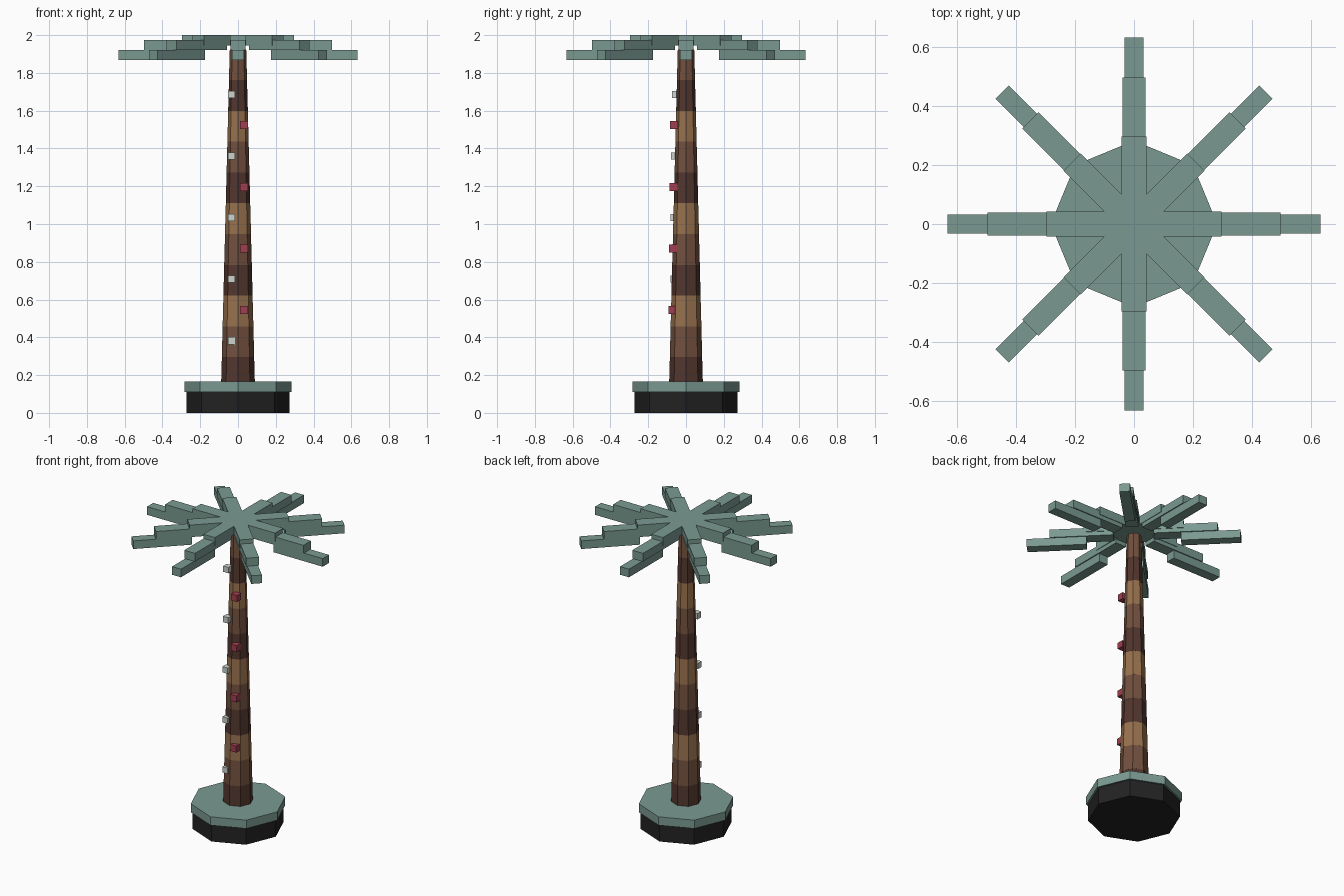
import bpy, math
from mathutils import Matrix

if "Cube" in bpy.data.objects:
    bpy.data.objects.remove(bpy.data.objects["Cube"])


def material(name, rgb):
    lin = [(c / 255 / 12.92) if c / 255 <= 0.04045 else ((c / 255 + 0.055) / 1.055) ** 2.4 for c in rgb]
    m = bpy.data.materials.new(name)
    m.diffuse_color = (*lin, 1)
    m.use_nodes = True
    m.node_tree.nodes["Principled BSDF"].inputs["Base Color"].default_value = m.diffuse_color
    return m


GREEN = material("sage green", (122, 154, 145))
BLACK = material("black", (34, 34, 34))
DARK = material("dark brown", (82, 54, 46))
MID = material("mid brown", (114, 80, 62))
LIGHT = material("light brown", (152, 113, 78))
RED = material("red", (160, 62, 80))
WHITE = material("off white", (205, 212, 205))


def frustum(name, r1, r2, z1, z2, mat):
    """Eight-sided tapered drum with corners on the axes."""
    bpy.ops.mesh.primitive_cone_add(vertices=8, radius1=r1, radius2=r2, depth=z2 - z1,
                                    location=(0, 0, (z1 + z2) / 2))
    o = bpy.context.object
    o.name = name
    o.data.materials.append(mat)


def box(name, center, size, mat, angle=0.0):
    """Box placed in a frame turned about z."""
    bpy.ops.mesh.primitive_cube_add(size=1)
    o = bpy.context.object
    o.name = name
    o.data.transform(Matrix.Rotation(angle, 4, 'Z') @ Matrix.Translation(center)
                     @ Matrix.Diagonal((*size, 1)))
    o.data.materials.append(mat)


# Planter and its green top
frustum("base", 0.272, 0.272, 0, 0.11, BLACK)
frustum("base_top", 0.283, 0.283, 0.11, 0.165, GREEN)

# Banded trunk, each band slightly tapered
STEP = 0.163
for i in range(11):
    z = 0.132 + i * STEP
    r = 0.090 - 0.0042 * i
    frustum(f"trunk_band_{i + 1}", r, r - 0.0045, z, min(z + STEP, 1.945), (DARK, MID, LIGHT)[i % 3])

# Small lights alternating up the front of the trunk
for i in range(9):
    z = 0.382 + i * STEP
    white = i % 2 == 0
    y = -0.064 + 0.001 * max(0, i - 4) * 2 if white else -0.073 + 0.0013 * i
    s = 0.038 if white else 0.042
    box(f"light_{i + 1}", (-0.035 if white else 0.031, y, z), (s, s, s), WHITE if white else RED)

# Crown of eight fronds, each in three descending steps: start, end, width, bottom, top
FROND = [("inner", 0.0, 0.297, 0.084, 1.946, 2.0),
         ("middle", 0.12, 0.498, 0.077, 1.92, 1.973),
         ("outer", 0.28, 0.633, 0.064, 1.867, 1.92)]
for k in range(8):
    for part, a, b, w, lo, hi in FROND:
        box(f"frond_{k + 1}_{part}", ((a + b) / 2, 0, (lo + hi) / 2), (b - a, w, hi - lo),
            GREEN, k * math.pi / 4)
